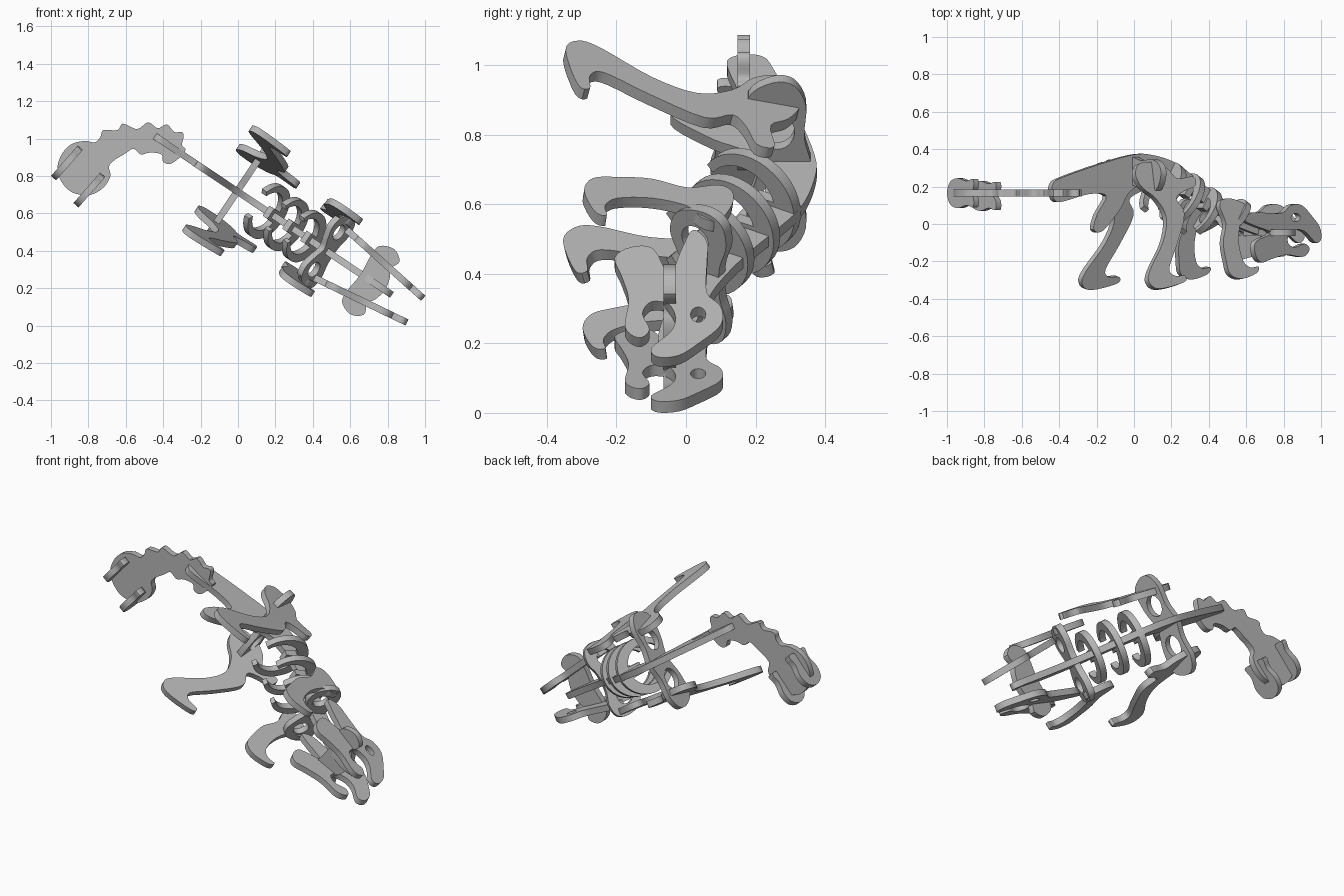
import bpy, bmesh, math
from mathutils import Matrix, Vector

if "Cube" in bpy.data.objects:
    bpy.data.objects.remove(bpy.data.objects["Cube"], do_unlink=True)

THICK = 0.036
GREY = (0.47, 0.47, 0.47, 1)
grey = bpy.data.materials.new("plain grey")
grey.use_nodes = True
grey.diffuse_color = GREY
grey.node_tree.nodes["Principled BSDF"].inputs["Base Color"].default_value = GREY

# Body frame: along the spine, up, across; tilted nose-down
TILT = math.radians(33.8)
BODY = Matrix.Translation((0, 0, 0.715)) @ Matrix.Rotation(TILT, 4, 'Y')
WORLD = Matrix.Identity(4)


def smooth(pts, steps=4):
    """Closed Catmull-Rom loop through the points."""
    p = [Vector(q) for q in pts]
    n, out = len(p), []
    for i in range(n):
        a, b, c, d = p[i - 1], p[i], p[(i + 1) % n], p[(i + 2) % n]
        for k in range(steps):
            t = k / steps
            out.append(0.5 * (2 * b + (c - a) * t + (2 * a - 5 * b + 4 * c - d) * t * t
                              + (3 * b - a - 3 * c + d) * t ** 3))
    return out


def ellipse(cx, cy, rx, ry, n=28):
    return [Vector((cx + rx * math.cos(2 * math.pi * i / n),
                    cy + ry * math.sin(2 * math.pi * i / n))) for i in range(n)]


def arc(r, cy, a0, a1, n=16):
    ang = [math.radians(a0 + (a1 - a0) * i / n) for i in range(n + 1)]
    return [Vector((r * math.cos(a), cy + r * math.sin(a))) for a in ang]


def rib_outline(r):
    """Crescent open at the bottom, with a tab that grips the spine."""
    drop, tab = -.02, .032
    inner = r * .72
    tab_loop = [Vector((-tab, .02)), Vector((tab, .02))]
    return (arc(r, 0, -58, 238, 32) + arc(inner, drop, 236, 107)
            + tab_loop + arc(inner, drop, 73, -56))


def plate(name, loops, origin, ax, ay, frame=BODY):
    """Flat cut-out of the first loop, with the other loops as holes."""
    cu = bpy.data.curves.new(name, 'CURVE')
    cu.dimensions, cu.fill_mode, cu.extrude = '2D', 'BOTH', THICK / 2
    for loop in loops:
        sp = cu.splines.new('POLY')
        sp.points.add(len(loop) - 1)
        for pt, q in zip(sp.points, loop):
            pt.co = (q.x, q.y, 0, 1)
        sp.use_cyclic_u = True
    tmp = bpy.data.objects.new(name + " outline", cu)
    me = bpy.data.meshes.new_from_object(tmp)
    bpy.data.objects.remove(tmp)
    ax, ay = Vector(ax), Vector(ay)
    az = ax.cross(ay).normalized()
    m = Matrix((ax, ay, az)).transposed().to_4x4()
    me.transform(frame @ Matrix.Translation(origin) @ m)
    bm = bmesh.new()
    bm.from_mesh(me)
    bmesh.ops.remove_doubles(bm, verts=bm.verts, dist=1e-5)
    bmesh.ops.recalc_face_normals(bm, faces=bm.faces)
    for f in bm.faces:
        f.smooth = True
        f.material_index = 0
    bm.to_mesh(me)
    bm.free()
    me.set_sharp_from_angle(angle=math.radians(35))
    me.materials.clear()
    me.materials.append(grey)
    bpy.context.collection.objects.link(bpy.data.objects.new(name, me))


def mirrored(half):
    """Outline symmetric in its first coordinate."""
    return half + [(-x, y) for x, y in reversed(half) if x > 0]


X, Y, Z = (1, 0, 0), (0, 1, 0), (0, 0, 1)

# Spine with the hanging hip spur
spine = [(-.54, .17), (-.53, .22), (-.47, .25), (-.25, .315), (-.02, .37), (.1, .37), (.25, .33),
         (.38, .25), (.5, .17), (.65, .09), (.8, .04), (.95, 0), (.99, -.04), (.94, -.08),
         (.8, -.06), (.62, 0), (.5, .07), (.38, .15), (.25, .21), (.08, .23), (-.04, .17),
         (-.1, .08), (-.21, -.035), (-.27, -.03), (-.25, .05), (-.19, .15), (-.3, .16),
         (-.47, .12), (-.52, .125)]
plate("spine", [smooth(spine)], (0, 0, 0), X, Y)

# Hip and shoulder plates, each with a hole per side
hip = mirrored([(0, .36), (.1, .34), (.21, .345), (.28, .31), (.29, .25), (.24, .18), (.12, .18), (0, .21)])
plate("hip_plate", [smooth(hip), ellipse(.12, .262, .06, .05), ellipse(-.12, .262, .06, .05)],
      (-.005, 0, 0), Z, Y)

LEAN = math.radians(32)
UP = (math.sin(LEAN), math.cos(LEAN), 0)
shoulder = mirrored([(0, .08), (.06, .085), (.13, .105), (.2, .09), (.225, .03), (.2, -.055),
                     (.13, -.085), (.06, -.06), (0, -.03)])
plate("shoulder_plate", [smooth(shoulder), ellipse(.12, 0, .045, .045), ellipse(-.12, 0, .045, .045)],
      (.555, .035, 0), Z, UP)

# Ribs
for i, (u, v) in enumerate([(.185, .185), (.31, .13), (.425, .06)]):
    plate(f"rib_{i + 1}", [rib_outline(.16 - .005 * i)], (u, v, 0), Z, UP)

# Paired limbs and skull sides
hind_leg = [(.15, .05), (.11, .13), (.16, .17), (.24, .2), (.235, .25), (.13, .24), (.08, .29),
            (0, .325), (-.1, .32), (-.135, .26), (-.1, .19), (-.02, .13), (.03, .03), (-.01, -.1),
            (-.115, -.25), (-.13, -.315), (-.07, -.35), (.095, -.315), (.105, -.28), (.04, -.28),
            (.01, -.24), (.08, -.11)]
front_leg = [(.635, -.23), (.62, -.265), (.52, -.295), (.45, -.27), (.43, -.2), (.42, -.1), (.445, 0),
             (.415, .09), (.44, .13), (.51, .13), (.6, .09), (.59, .04), (.54, 0), (.52, -.1),
             (.54, -.2), (.585, -.235)]
skull = [(0, .02), (.05, .06), (.15, .06), (.27, .06), (.33, .1), (.41, .1), (.49, .035),
         (.54, -.02), (.548, -.08), (.51, -.1), (.44, -.045), (.38, -.03), (.32, -.05), (.31, -.1),
         (.36, -.125), (.43, -.105), (.465, -.135), (.42, -.175), (.3, -.165), (.2, -.185), (.12, -.205),
         (.075, -.16), (.08, -.095), (.19, -.048), (.08, -.012)]
for side, s in (("left", 1), ("right", -1)):
    plate(f"hind_leg_{side}", [smooth(hind_leg)], (0, 0, s * .255), X, (0, 1, -s * .215))
    plate(f"front_leg_{side}", [smooth(front_leg)], (0, 0, s * .2), X, (0, 1, -s * .13))
    along = Vector((.53, 0, -.075 * s)).normalized()
    plate(f"skull_{side}", [smooth(skull), ellipse(.365, .035, .033, .022, 16)],
          (.595, 0, s * .155), along, Y)

# Cross plate joining the skull sides
crown = [(.945, 0), (.93, .07), (.905, .11), (.925, .17), (.865, .21), (.79, .18), (.78, .11), (.79, 0),
         (.78, -.11), (.79, -.18), (.865, -.21), (.925, -.17), (.905, -.11), (.93, -.07)]
plate("head_cross_plate", [smooth(crown)], (0, -.047, 0), X, Z)

# Bumpy tail running into a round club
tail = [(-.29, 1.01), (-.3, .965), (-.28, .94), (-.31, .90), (-.36, .865), (-.4, .875), (-.41, .915),
        (-.47, .925), (-.52, .915), (-.56, .945), (-.61, .915), (-.66, .885), (-.69, .85),
        (-.682, .80), (-.715, .742), (-.77, .705), (-.83, .697), (-.9, .72), (-.95, .78), (-.965, .85),
        (-.94, .92), (-.89, .97), (-.82, .987), (-.765, .98), (-.735, 1.01), (-.72, 1.045),
        (-.645, 1.045), (-.615, 1.08), (-.54, 1.05), (-.48, 1.087), (-.43, 1.055), (-.38, 1.075),
        (-.34, 1.035), (-.3, 1.035)]
plate("tail", [smooth(tail)], (0, .166, 0), X, Z, WORLD)

# Cross plates of the tail club
lobe = [(-.105, 0), (-.08, .06), (-.02, .08), (.05, .065), (.105, .075), (.11, .03), (.09, 0),
        (.11, -.03), (.105, -.075), (.05, -.065), (-.02, -.08), (-.08, -.06)]
for i, (x, y, z) in enumerate([(-.917, .165, .867), (-.797, .15, .722)]):
    plate(f"club_cross_plate_{i + 1}", [smooth(lobe)], (x, y, z), (.66, 0, .75), Y, WORLD)
